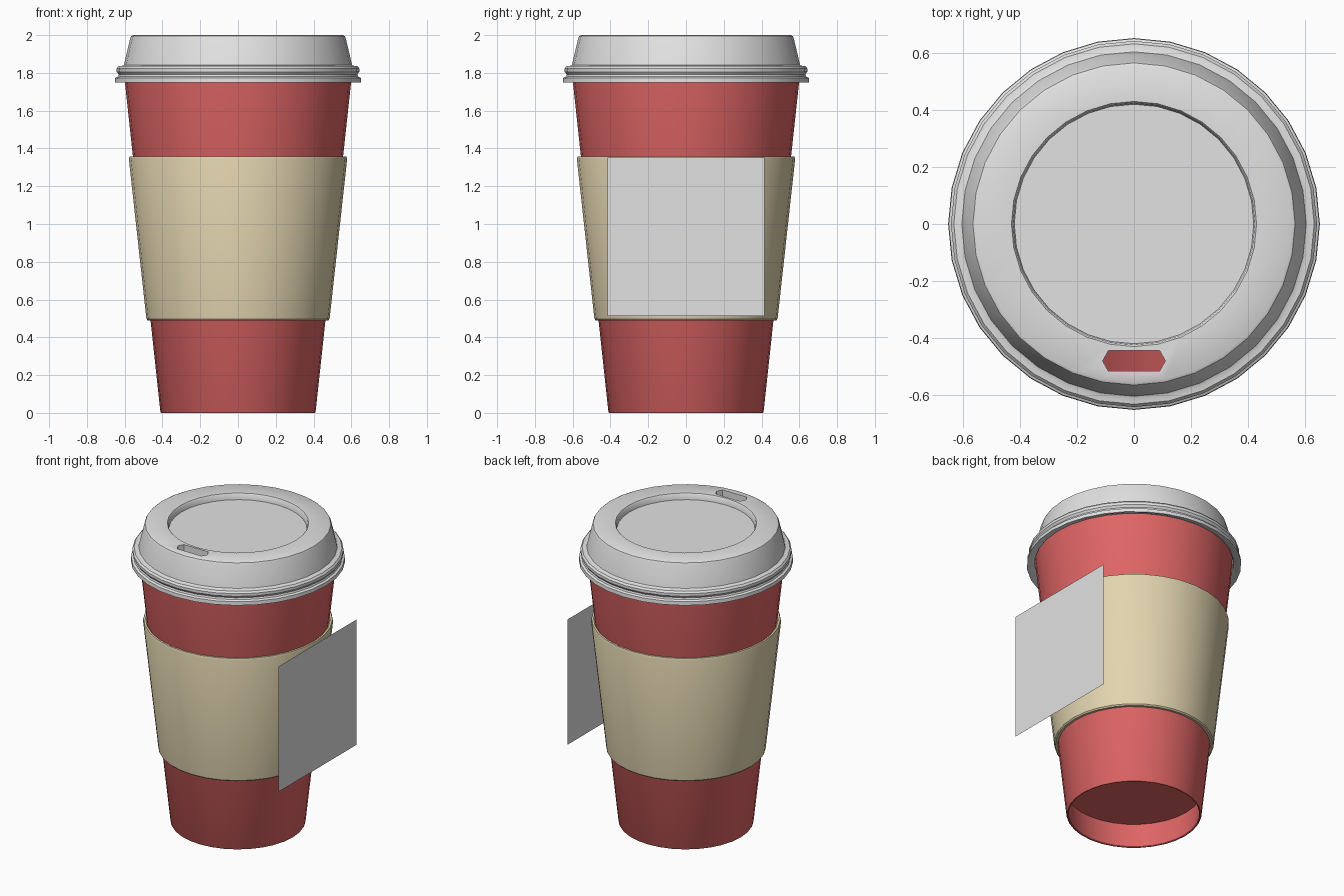
import bpy
import bmesh
import math

cube = bpy.data.objects.get("Cube")
if cube:
    bpy.data.objects.remove(cube, do_unlink=True)

SEGMENTS = 32


def make_material(name, color):
    mat = bpy.data.materials.new(name)
    mat.use_nodes = True
    mat.diffuse_color = (*color, 1)
    bsdf = next(n for n in mat.node_tree.nodes if n.type == "BSDF_PRINCIPLED")
    bsdf.inputs["Base Color"].default_value = (*color, 1)
    return mat


red = make_material("red paper", (0.74, 0.13, 0.13))
tan = make_material("tan cardboard", (0.76, 0.66, 0.43))
grey = make_material("pale grey plastic", (0.76, 0.76, 0.76))


def make_object(name, bm, mat):
    mesh = bpy.data.meshes.new(name)
    bm.to_mesh(mesh)
    bm.free()
    mesh.materials.append(mat)
    obj = bpy.data.objects.new(name, mesh)
    bpy.context.collection.objects.link(obj)
    return obj


def activate(obj):
    bpy.ops.object.select_all(action="DESELECT")
    obj.select_set(True)
    bpy.context.view_layer.objects.active = obj


def smooth(obj, degrees=32):
    activate(obj)
    bpy.ops.object.shade_smooth_by_angle(angle=math.radians(degrees))


def lathe(name, profile, mat, closed=False):
    """Spin a (radius, height) profile around the z axis."""
    bm = bmesh.new()
    verts = [bm.verts.new((r, 0, z)) for r, z in profile]
    edges = [bm.edges.new(pair) for pair in zip(verts, verts[1:])]
    if closed:
        edges.append(bm.edges.new((verts[-1], verts[0])))
    bmesh.ops.spin(bm, geom=verts + edges, cent=(0, 0, 0), axis=(0, 0, 1),
                   angle=math.tau, steps=SEGMENTS)
    bmesh.ops.remove_doubles(bm, verts=bm.verts, dist=0.0005)
    bmesh.ops.recalc_face_normals(bm, faces=bm.faces)
    return make_object(name, bm, mat)


# Hollow tapered cup with a raised floor
cup = lathe("cup", [
    (0, 0.17), (0.416, 0.17), (0.398, 0.004), (0.402, 0), (0.407, 0),
    (0.411, 0.006), (0.603, 1.79), (0.590, 1.79), (0.420, 0.2), (0, 0.2)], red)
smooth(cup)

# Cardboard sleeve with softened rims
sleeve = lathe("sleeve", [
    (0.455, 0.49), (0.478, 0.49), (0.485, 0.498), (0.578, 1.345),
    (0.574, 1.357), (0.562, 1.357), (0.550, 1.345)], tan, closed=True)
smooth(sleeve)

# Lid: flared rim, rolled bead, sloping wall and sunken centre
lid = lathe("lid", [
    (0, 1.96), (0.420, 1.96), (0.424, 1.992), (0.430, 2.0),
    (0.556, 2.0), (0.565, 1.995), (0.571, 1.982), (0.604, 1.842),
    (0.612, 1.838), (0.632, 1.836), (0.642, 1.824), (0.642, 1.806),
    (0.632, 1.792), (0.636, 1.781), (0.650, 1.774), (0.652, 1.75),
    (0.640, 1.75), (0.604, 1.765), (0.603, 1.80), (0.540, 1.95),
    (0.440, 1.95), (0.420, 1.92), (0, 1.92)], grey)

# Sip slot: an elongated hexagon cut through the lid
bm = bmesh.new()
outline = [(-0.11, -0.48), (-0.09, -0.516), (0.09, -0.516),
           (0.11, -0.48), (0.09, -0.444), (-0.09, -0.444)]
base = bm.faces.new([bm.verts.new((x, y, 1.88)) for x, y in outline])
top = bmesh.ops.extrude_face_region(bm, geom=[base])["geom"]
bmesh.ops.translate(bm, vec=(0, 0, 0.2),
                    verts=[v for v in top if isinstance(v, bmesh.types.BMVert)])
bmesh.ops.recalc_face_normals(bm, faces=bm.faces)
cutter = make_object("slot_cutter", bm, grey)
cutter.hide_render = True
cut = lid.modifiers.new("sip slot", "BOOLEAN")
cut.operation = "DIFFERENCE"
cut.solver = "EXACT"
cut.object = cutter
activate(lid)
bpy.ops.object.modifier_apply(modifier=cut.name)
bpy.data.objects.remove(cutter, do_unlink=True)
smooth(lid)

# Flat label panel standing just off the left side of the sleeve
bm = bmesh.new()
bm.faces.new([bm.verts.new((0.59, y, z)) for y, z in
              ((-0.415, 0.512), (0.415, 0.512), (0.415, 1.352), (-0.415, 1.352))])
make_object("label_panel", bm, grey)
